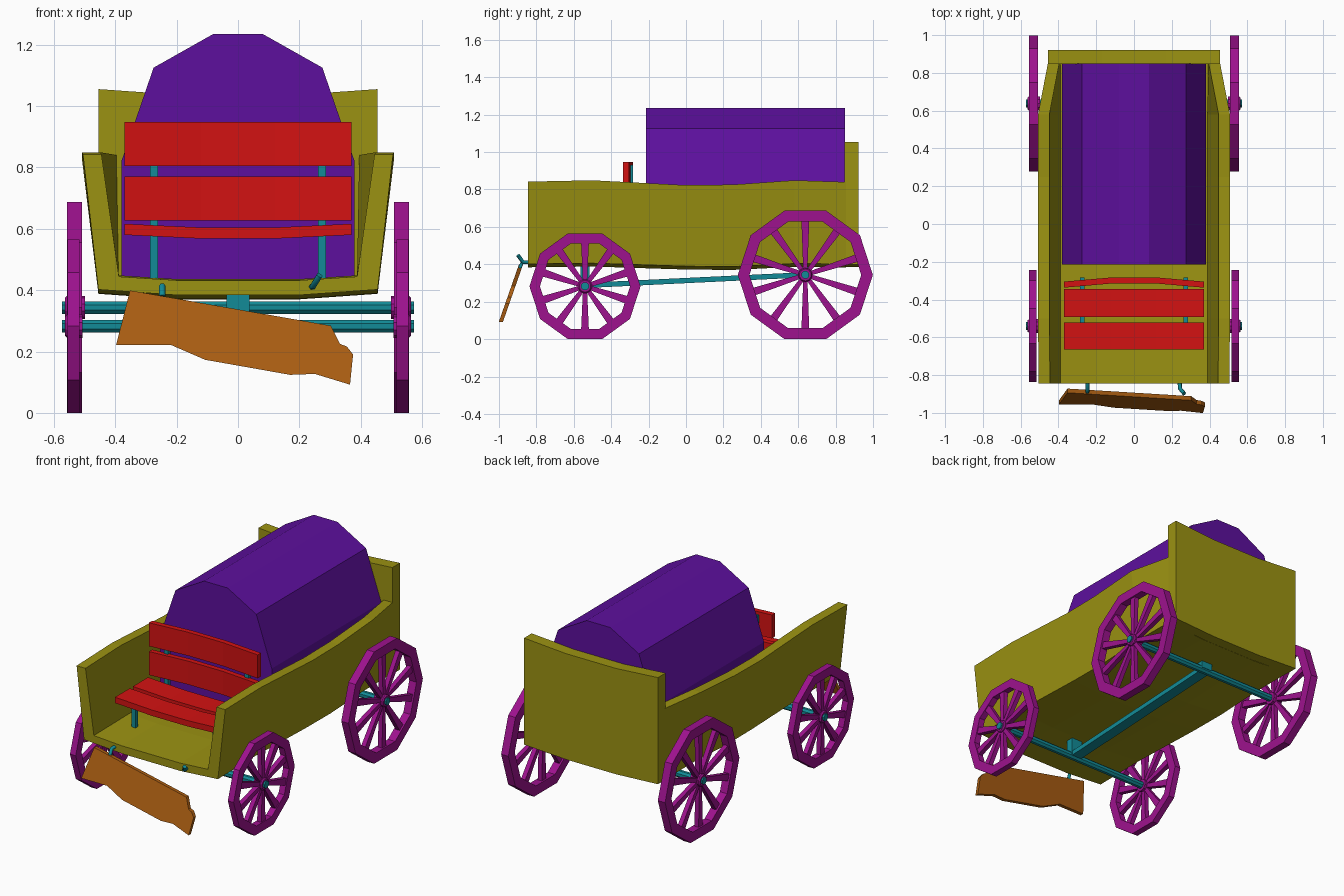
import bpy, bmesh
from math import cos, sin, pi
from mathutils import Vector

if "Cube" in bpy.data.objects:
    bpy.data.objects.remove(bpy.data.objects["Cube"])


def material(name, rgb):
    m = bpy.data.materials.new(name)
    m.diffuse_color = (*rgb, 1)
    m.use_nodes = True
    m.node_tree.nodes["Principled BSDF"].inputs["Base Color"].default_value = m.diffuse_color
    return m


OLIVE = material("olive_wood", (0.33, 0.29, 0.006))
RED = material("red_paint", (0.65, 0.006, 0.006))
PURPLE = material("purple_canvas", (0.11, 0.005, 0.34))
MAGENTA = material("magenta_paint", (0.34, 0.006, 0.27))
TEAL = material("teal_metal", (0.006, 0.26, 0.31))
BROWN = material("brown_wood", (0.40, 0.11, 0.006))


def loft(bm, rings, wrap=False):
    """Skin closed rings of points; cap the ends, or join last to first."""
    vs = [[bm.verts.new(p) for p in r] for r in rings]
    n = len(vs[0])
    pairs = list(zip(vs, vs[1:])) + ([(vs[-1], vs[0])] if wrap else [])
    for a, b in pairs:
        for i in range(n):
            j = (i + 1) % n
            bm.faces.new((a[i], a[j], b[j], b[i]))
    if not wrap:
        bm.faces.new(vs[0][::-1])
        bm.faces.new(vs[-1])


def finish(name, bm, mat):
    bmesh.ops.recalc_face_normals(bm, faces=bm.faces[:])
    me = bpy.data.meshes.new(name)
    bm.to_mesh(me)
    bm.free()
    me.materials.append(mat)
    ob = bpy.data.objects.new(name, me)
    bpy.context.collection.objects.link(ob)
    return ob


def solid(name, rings, mat):
    bm = bmesh.new()
    loft(bm, rings)
    return finish(name, bm, mat)


def box(name, x0, x1, y0, y1, z0, z1, mat):
    ring = lambda z: [(x0, y0, z), (x1, y0, z), (x1, y1, z), (x0, y1, z)]
    return solid(name, [ring(z0), ring(z1)], mat)


def disc(x, cy, cz, r, n):
    return [(x, cy + r * cos(2 * pi * (i + .5) / n), cz + r * sin(2 * pi * (i + .5) / n))
            for i in range(n)]


def tube(name, pts, r, mat):
    cu = bpy.data.curves.new(name, 'CURVE')
    cu.dimensions = '3D'
    cu.bevel_depth, cu.bevel_resolution, cu.use_fill_caps = r, 1, True
    sp = cu.splines.new('POLY')
    sp.points.add(len(pts) - 1)
    for p, co in zip(sp.points, pts):
        p.co = (*co, 1)
    cu.materials.append(mat)
    bpy.context.collection.objects.link(bpy.data.objects.new(name, cu))


# Wagon bed: U-shaped section lofted along y (y, top half-width, top z, bottom z)
stations = [(-.845, .505, .842, .402), (-.5, .508, .849, .406), (0, .508, .823, .39),
            (.25, .508, .826, .388), (.58, .508, .849, .404), (.855, .455, .84, .402)]
rings = []
for y, w, top, bot in stations:
    half = [(w, top), (.455, bot), (.2, bot - .018)]
    inner = [(.2, bot + .03), (.388, bot + .042), (w - .06, top)]
    rings.append([(x, y, z) for x, z in half] + [(-x, y, z) for x, z in half[::-1]]
                 + [(-x, y, z) for x, z in inner[::-1]] + [(x, y, z) for x, z in inner])
for r in rings:
    r[6:9] = r[6:9]
    # order: right outside down, left outside up, left inside down, right inside up
solid("wagon_bed", rings, OLIVE)

# Tall rear board with dipped top edge
board = [(-.455, 1.055), (-.17, 1.035), (.17, 1.035), (.455, 1.055),
         (.455, .40), (.17, .385), (-.17, .385), (-.455, .40)]
solid("rear_board", [[(x, y, z) for x, z in board] for y in (.848, .922)], OLIVE)

# Canvas load
half = [(.38, .425), (.38, .82), (.275, 1.125), (.08, 1.235)]
hump = half + [(-x, z) for x, z in half[::-1]]
solid("canvas_cover", [[(x, y, z) for x, z in hump] for y in (-.215, .85)], PURPLE)

# Bench planks, bowed in the middle
bow = ((-.37, 0), (-.12, 1), (.12, 1), (.37, 0))
for name, y0, y1 in (("seat_plank_front", -.665, -.522), ("seat_plank_rear", -.492, -.345)):
    solid(name, [[(x, y0, .58 - .012 * b), (x, y1, .58 - .012 * b),
                  (x, y1, .616 - .012 * b), (x, y0, .616 - .012 * b)] for x, b in bow], RED)
for name, z0, z1 in (("back_plank_lower", .627, .771), ("back_plank_upper", .804, .948)):
    solid(name, [[(x, -.337 + .022 * b, z0), (x, -.305 + .022 * b, z0),
                  (x, -.305 + .022 * b, z1), (x, -.337 + .022 * b, z1)] for x, b in bow], RED)

# Bench frame
for side, x in (("left", -.274), ("right", .274)):
    a, b = x - .013, x + .013
    box(f"bench_back_post_{side}", a, b, -.308, -.284, .43, .93, TEAL)
    box(f"bench_rail_{side}", a, b, -.622, -.29, .552, .578, TEAL)
    box(f"bench_front_leg_{side}", a, b, -.622, -.596, .43, .57, TEAL)


def wheel(name, s, cy, radius, rim, x0, x1):
    """Ten-sided rim, ten tapered spokes and a hub."""
    cz = radius * cos(pi / 10)
    bm = bmesh.new()
    loft(bm, [[(s * x, cy + r * cos(a), cz + r * sin(a))
               for x, r in ((x0, radius - rim), (x1, radius - rim), (x1, radius), (x0, radius))]
              for a in (2 * pi * i / 10 for i in range(10))], wrap=True)
    for i in range(10):
        a = 2 * pi * (i + .5) / 10
        d, t = Vector((0, cos(a), sin(a))), Vector((0, -sin(a), cos(a)))
        c = Vector((s * (x0 + x1) / 2, cy, cz))
        loft(bm, [[c + d * r + t * w * u + Vector((.014 * v, 0, 0))
                   for u, v in ((-1, -1), (1, -1), (1, 1), (-1, 1))]
                  for r, w in ((.02, .011), (cz - rim * .8, .021))])
    loft(bm, [disc(s * x, cy, cz, r, 10) for x, r in
              ((x0 - .01, .038), (x1, .038), (x1 + .007, .032))])
    finish(name, bm, MAGENTA)


# Wheels and axles
for name, cy, radius, rim, x0, x1 in (("front", -.54, .297, .056, .517, .556),
                                      ("rear", .638, .361, .062, .508, .557)):
    cz = radius * cos(pi / 10)
    for side, s in (("left", -1), ("right", 1)):
        wheel(f"{name}_wheel_{side}", s, cy, radius, rim, x0, x1)
    solid(f"{name}_axle", [disc(x, cy, cz, .022, 8) for x in (-.573, .573)], TEAL)
    box(f"{name}_axle_block", -.037, .037, cy - .024, cy + .024, cz, .395, TEAL)

# Central pole joining the axles
solid("reach_pole", [[(-.034, y, z - .014), (.034, y, z - .014), (.034, y, z + .014),
                      (-.034, y, z + .014)] for y, z in ((-.54, .287), (.638, .344))], TEAL)

# Loose broken footboard hanging at the front
outline = [(-.352, .399), (.303, .284), (.332, .225), (.355, .216), (.375, .19), (.365, .092),
           (.25, .127), (.17, .124), (-.107, .173), (-.22, .222), (-.397, .222)]
solid("broken_footboard", [[(x, y - (.4 - z) * .35, z) for x, z in outline]
                           for y in (-.893, -.871)], BROWN)

# Footboard hooks
tube("hook_left", [(-.247, -.82, .41), (-.247, -.875, .413), (-.247, -.888, .38)], .011, TEAL)
tube("hook_right", [(.24, -.82, .41), (.244, -.872, .412), (.266, -.898, .448)], .011, TEAL)
